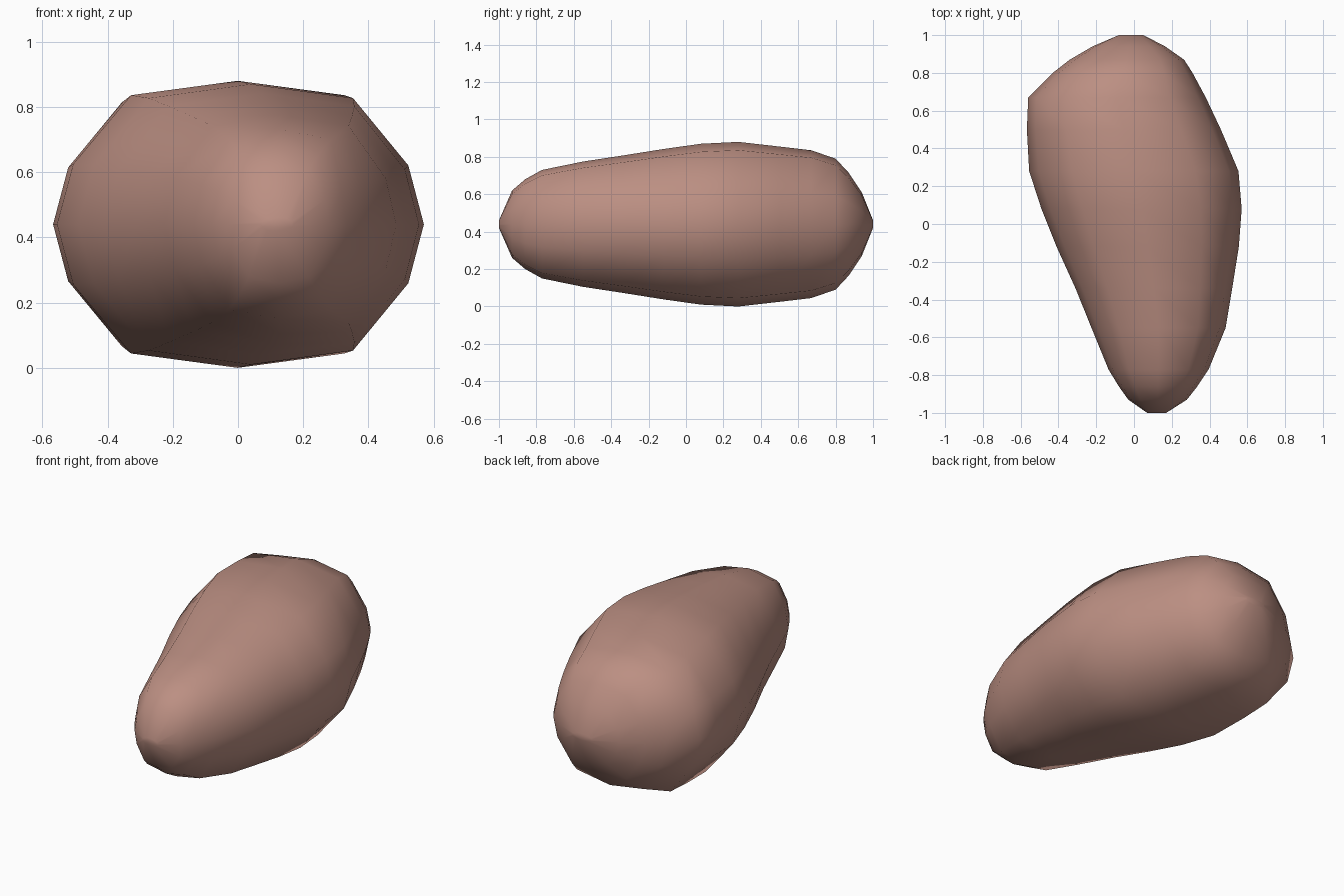
import bpy, bmesh

if "Cube" in bpy.data.objects:
    bpy.data.objects.remove(bpy.data.objects["Cube"])

MID = 0.44  # height of the widest line

# Stations along the pebble: y, left x, right x, half height
STATIONS = [
    (-1.00, 0.07, 0.17, 0.02),
    (-0.93, -0.03, 0.28, 0.18),
    (-0.86, -0.08, 0.335, 0.24),
    (-0.77, -0.135, 0.395, 0.29),
    (-0.55, -0.225, 0.485, 0.335),
    (-0.34, -0.31, 0.52, 0.367),
    (-0.12, -0.41, 0.555, 0.402),
    (0.08, -0.49, 0.57, 0.43),
    (0.28, -0.555, 0.553, 0.44),
    (0.50, -0.567, 0.46, 0.415),
    (0.67, -0.56, 0.38, 0.395),
    (0.80, -0.43, 0.31, 0.35),
    (0.87, -0.34, 0.265, 0.275),
    (0.94, -0.22, 0.165, 0.17),
    (1.00, -0.08, 0.05, 0.02),
]

# Twelve-sided cross-section: one quarter, mirrored to the other three
Q = [(1, 0), (0.91, 0.42), (0.59, 0.9)]
half = Q + [(0, 1)] + [(-x, z) for x, z in reversed(Q)]
section = half + [(x, -z) for x, z in reversed(half[1:-1])]

bm = bmesh.new()
rings = []
for y, xl, xr, h in STATIONS:
    cx, w = (xl + xr) / 2, (xr - xl) / 2
    rings.append([bm.verts.new((cx + w * x, y, MID + h * z)) for x, z in section])

# Skin between rings and close both ends
n = len(section)
for a, b in zip(rings, rings[1:]):
    for i in range(n):
        j = (i + 1) % n
        bm.faces.new((a[i], a[j], b[j], b[i]))
bm.faces.new(rings[0])
bm.faces.new(rings[-1])
bmesh.ops.recalc_face_normals(bm, faces=bm.faces)
for f in bm.faces:
    f.smooth = True

mesh = bpy.data.meshes.new("pebble")
bm.to_mesh(mesh)
bm.free()
pebble = bpy.data.objects.new("pebble", mesh)
bpy.context.collection.objects.link(pebble)

# Stone colour
mat = bpy.data.materials.new("rosy brown stone")
mat.diffuse_color = (0.50, 0.275, 0.225, 1)
mat.use_nodes = True
mat.node_tree.nodes["Principled BSDF"].inputs["Base Color"].default_value = mat.diffuse_color
mesh.materials.append(mat)
